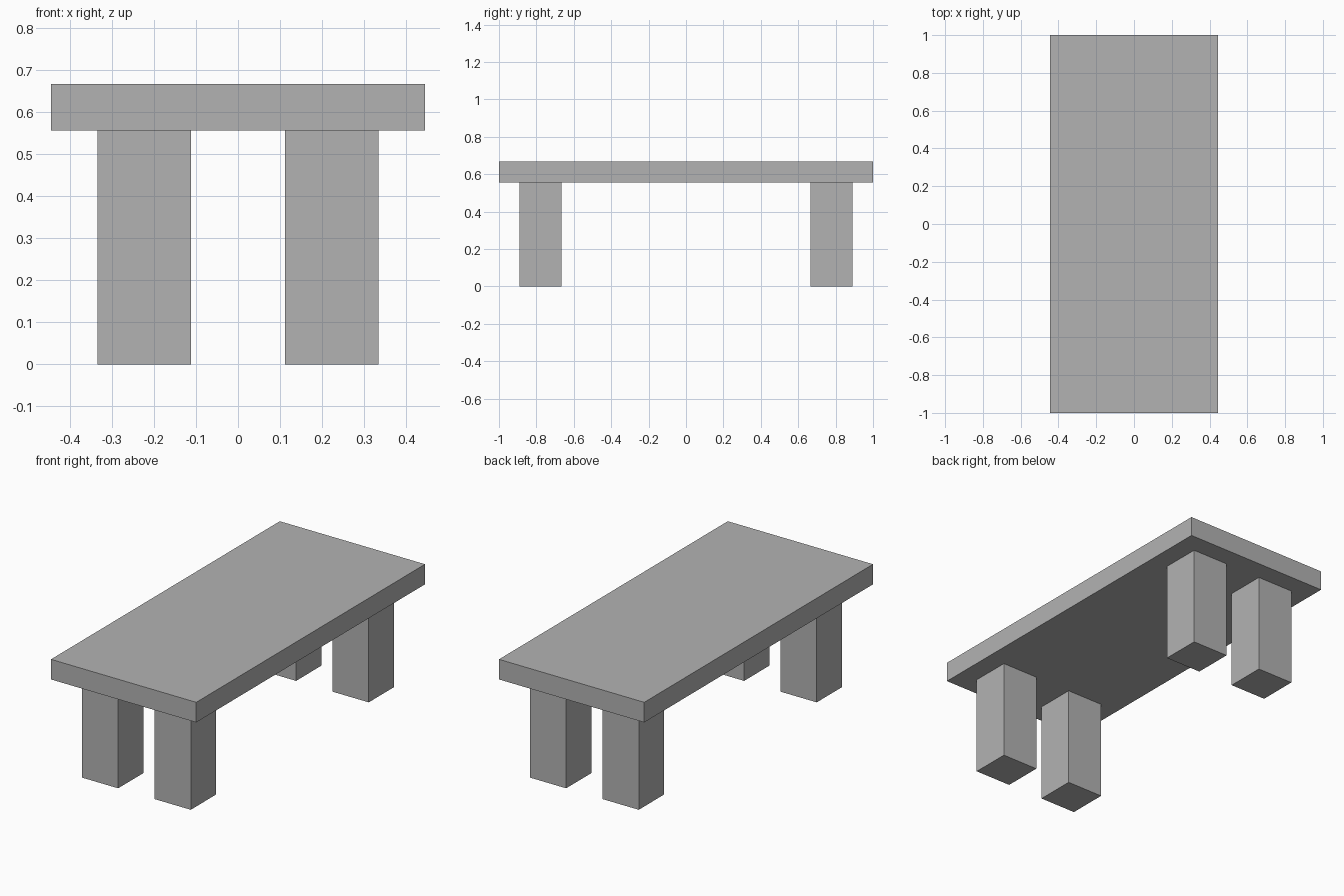
import bpy

default = bpy.data.objects.get("Cube")
if default:
    bpy.data.objects.remove(default, do_unlink=True)

U = 1 / 9  # base module: slab thickness
GREY = (0.45, 0.45, 0.45, 1)

stone = bpy.data.materials.new("plain grey")
stone.use_nodes = True
stone.diffuse_color = GREY
stone.node_tree.nodes["Principled BSDF"].inputs["Base Color"].default_value = GREY


def box(name, size, centre):
    """Add a box, sized and placed in modules."""
    bpy.ops.mesh.primitive_cube_add(size=1, location=[c * U for c in centre])
    obj = bpy.context.object
    obj.name = name
    obj.scale = [s * U for s in size]
    bpy.ops.object.transform_apply(location=False, rotation=False, scale=True)
    obj.data.materials.append(stone)
    return obj


# Table top
box("table_top", (8, 18, 1), (0, 0, 5.5))

# Four square legs
for end, y in (("front", -7), ("back", 7)):
    for side, x in (("right", -2), ("left", 2)):
        box(f"{end}_{side}_leg", (2, 2, 5), (x, y, 2.5))
